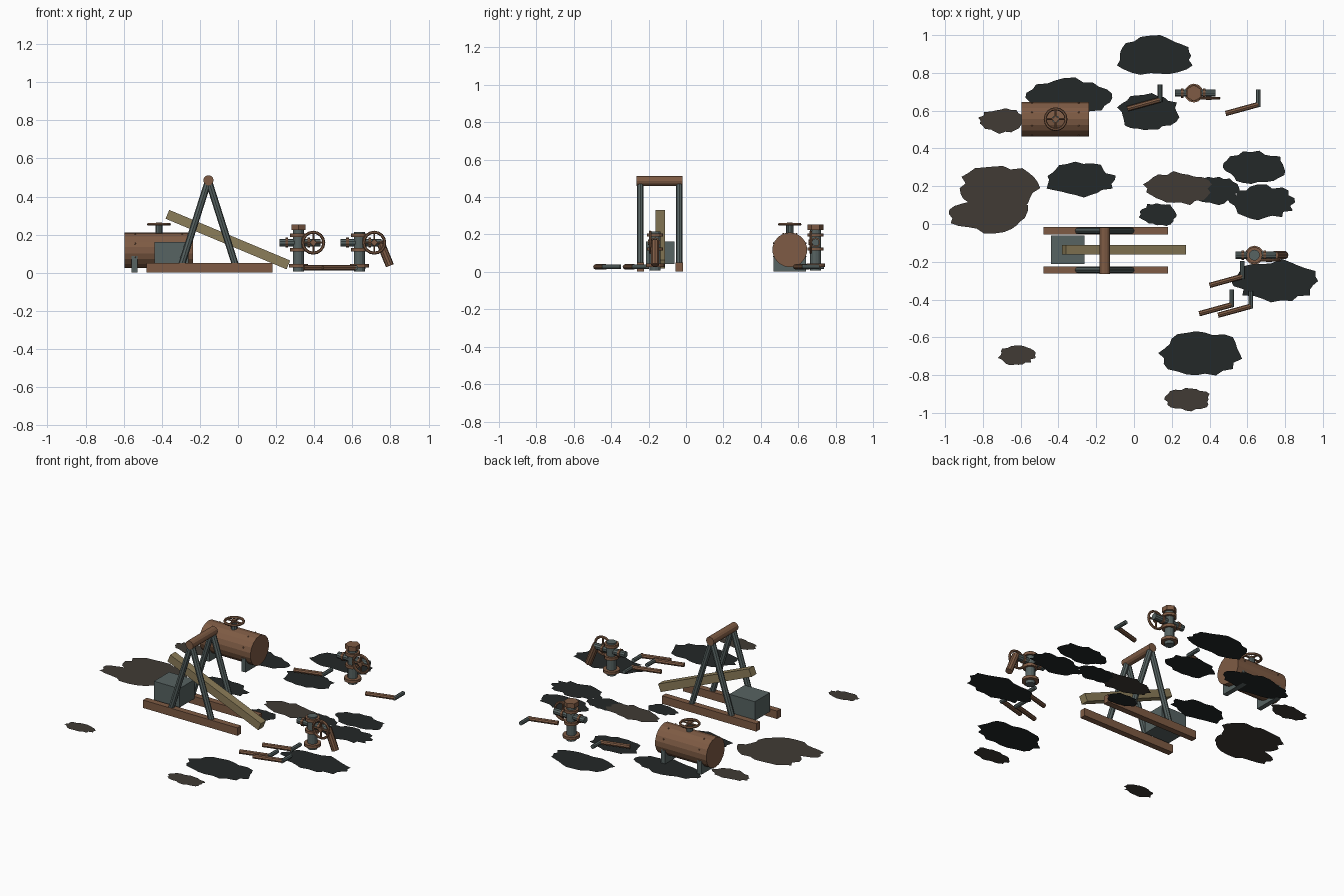
import bpy, bmesh, math, random
from mathutils import Vector, Matrix

if "Cube" in bpy.data.objects:
    bpy.data.objects.remove(bpy.data.objects["Cube"])

random.seed(4)


def mat(name, r, g, b):
    m = bpy.data.materials.new(name)
    m.diffuse_color = (r, g, b, 1)
    m.use_nodes = True
    m.node_tree.nodes["Principled BSDF"].inputs["Base Color"].default_value = m.diffuse_color
    return m


RUST = mat("rust", 0.21, 0.105, 0.058)
STEEL = mat("steel", 0.095, 0.125, 0.122)
WOOD = mat("wood", 0.26, 0.205, 0.10)
OIL = mat("oil", 0.017, 0.021, 0.021)
MUD = mat("mud", 0.052, 0.044, 0.035)


def finish(name, bm, material):
    bmesh.ops.recalc_face_normals(bm, faces=bm.faces)
    me = bpy.data.meshes.new(name)
    bm.to_mesh(me)
    bm.free()
    me.materials.append(material)
    ob = bpy.data.objects.new(name, me)
    bpy.context.collection.objects.link(ob)
    return ob


def box(name, c, size, material, tilt=0):
    bm = bmesh.new()
    bmesh.ops.create_cube(bm, size=1, matrix=Matrix.Diagonal((*size, 1)))
    bmesh.ops.transform(bm, matrix=Matrix.Translation(c) @ Matrix.Rotation(tilt, 4, 'Y'), verts=bm.verts)
    return finish(name, bm, material)


def add_rod(bm, a, b, r, n):
    a, b = Vector(a), Vector(b)
    d = b - a
    m = Matrix.Translation((a + b) / 2) @ d.to_track_quat('Z', 'Y').to_matrix().to_4x4()
    bmesh.ops.create_cone(bm, cap_ends=True, segments=n, radius1=r, radius2=r, depth=d.length, matrix=m)


def rod(name, a, b, r, material, n=10):
    bm = bmesh.new()
    add_rod(bm, a, b, r, n)
    return finish(name, bm, material)


def hand_wheel(name, c, axis, R=0.055, r=0.008):
    """Torus rim with four spokes and a hub."""
    bm = bmesh.new()
    N, M = 16, 6
    rings = []
    for i in range(N):
        t = 2 * math.pi * i / N
        rings.append([bm.verts.new(((R + r * math.cos(p)) * math.cos(t),
                                    (R + r * math.cos(p)) * math.sin(t), r * math.sin(p)))
                      for p in (2 * math.pi * j / M for j in range(M))])
    for i in range(N):
        for j in range(M):
            a, b = rings[i], rings[(i + 1) % N]
            bm.faces.new((a[j], b[j], b[(j + 1) % M], a[(j + 1) % M]))
    add_rod(bm, (-R, 0, 0), (R, 0, 0), 0.006, 6)
    add_rod(bm, (0, -R, 0), (0, R, 0), 0.006, 6)
    add_rod(bm, (0, 0, -0.01), (0, 0, 0.01), 0.015, 8)
    q = Vector(axis).to_track_quat('Z', 'Y').to_matrix().to_4x4()
    bmesh.ops.transform(bm, matrix=Matrix.Translation(c) @ q, verts=bm.verts)
    return finish(name, bm, RUST)


def puddle(name, x, y, hx, hy, z, material):
    """Flat ragged stain, fitted to its half widths."""
    n = 26
    pts = []
    for i in range(n):
        a = 2 * math.pi * i / n
        k = random.uniform(0.78, 1.0)
        pts.append((k * math.cos(a), k * math.sin(a)))

    def fit(v, c, h):
        lo, hi = min(v), max(v)
        return [c + h * (2 * (t - lo) / (hi - lo) - 1) for t in v]
    xs = fit([p[0] for p in pts], x, hx)
    ys = fit([p[1] for p in pts], y, hy)
    bm = bmesh.new()
    mid = bm.verts.new((x, y, z))
    vs = [bm.verts.new((u, v, z)) for u, v in zip(xs, ys)]
    for i in range(n):
        bm.faces.new((mid, vs[i], vs[(i + 1) % n]))
    return finish(name, bm, material)


# Oil puddles and mud stains
oil = [(0.11, 0.895, 0.2, 0.105), (-0.345, 0.67, 0.23, 0.105), (0.075, 0.595, 0.165, 0.098),
       (-0.28, 0.235, 0.183, 0.095), (0.125, 0.05, 0.1, 0.06), (0.635, 0.3, 0.165, 0.088),
       (0.675, 0.115, 0.178, 0.095), (0.44, 0.175, 0.12, 0.075), (0.745, -0.3, 0.23, 0.115),
       (0.35, -0.685, 0.222, 0.117)]
mud = [(-0.695, 0.545, 0.13, 0.068), (-0.71, 0.185, 0.213, 0.122), (-0.77, 0.05, 0.21, 0.1),
       (0.23, 0.19, 0.183, 0.09), (-0.62, -0.695, 0.1, 0.053), (0.28, -0.93, 0.12, 0.062)]
for i, p in enumerate(oil):
    puddle(f"oil_puddle_{i}", *p, 0.001 + 0.0003 * i, OIL)
for i, p in enumerate(mud):
    puddle(f"mud_stain_{i}", *p, 0.005 + 0.0003 * i, MUD)

# Collapsed pump: skids, A-frames, top axle, fallen beam, counterweight
AX, AZ, MY = -0.155, 0.485, -0.14
for s, side in ((-1, "front"), (1, "back")):
    y = MY + s * 0.104
    box(f"skid_{side}", (-0.15, y, 0.026), (0.66, 0.038, 0.05), RUST)
    for d in (-1, 1):
        rod(f"frame_leg_{side}_{d}", (AX + d * 0.14, y, 0.045), (AX, y, AZ), 0.018, STEEL, 8)
rod("top_axle", (AX, -0.265, AZ), (AX, -0.018, AZ), 0.027, RUST, 12)
box("fallen_beam", (-0.053, -0.137, 0.174), (0.688, 0.05, 0.05), WOOD, math.radians(22.7))
box("counterweight", (-0.35, -0.137, 0.102), (0.178, 0.152, 0.12), STEEL)

# Storage tank on saddles, with rivets and a top valve
TY, TZ, TR = 0.555, 0.118, 0.093
rod("tank", (-0.595, TY, TZ), (-0.237, TY, TZ), TR, RUST, 18)
for x in (-0.543, -0.289):
    box("tank_saddle", (x, TY, 0.044), (0.03, 0.175, 0.086), STEEL)
bm = bmesh.new()
for x in (-0.54, -0.292):
    for i in range(8):
        a = math.pi * (i + 0.5) / 4
        bmesh.ops.create_icosphere(bm, subdivisions=1, radius=0.005, matrix=Matrix.Translation(
            (x, TY + TR * math.cos(a), TZ + TR * math.sin(a))))
finish("tank_rivets", bm, RUST)
rod("tank_valve_stem", (-0.415, TY, 0.2), (-0.415, TY, 0.25), 0.02, STEEL)
hand_wheel("tank_hand_wheel", (-0.415, TY, 0.254), (0, 0, 1))


# Two standing wellhead valves
def wellhead(x, y, label):
    rod(f"{label}_riser", (x, y, 0.008), (x, y, 0.215), 0.029, STEEL, 12)
    for z, r in ((0.036, 0.05), (0.122, 0.043), (0.197, 0.043)):
        rod(f"{label}_flange", (x, y, z - 0.009), (x, y, z + 0.009), r, RUST, 12)
    rod(f"{label}_cross_pipe", (x - 0.1, y, 0.158), (x + 0.115, y, 0.158), 0.02, STEEL)
    for d in (-0.062, 0.055):
        rod(f"{label}_collar", (x + d - 0.007, y, 0.158), (x + d + 0.007, y, 0.158), 0.026, RUST)
    rod(f"{label}_wheel_stem", (x + 0.078, y, 0.158), (x + 0.078, y - 0.028, 0.158), 0.009, STEEL, 8)
    hand_wheel(f"{label}_hand_wheel", (x + 0.078, y - 0.027, 0.158), (0, 1, 0))


wellhead(0.317, 0.693, "capped_valve")
rod("valve_neck", (0.317, 0.693, 0.21), (0.317, 0.693, 0.23), 0.029, STEEL, 12)
rod("valve_cap", (0.317, 0.693, 0.224), (0.317, 0.693, 0.253), 0.043, RUST, 6)
wellhead(0.637, -0.165, "open_valve")
rod("drooping_spout", (0.745, -0.165, 0.165), (0.797, -0.165, 0.037), 0.022, RUST)

# Broken pipe pieces lying on the ground
for x, y in ((-0.035, 0.61), (0.485, 0.585), (0.4, -0.325), (0.345, -0.475), (0.445, -0.483)):
    z = 0.027
    rod("broken_pipe", (x, y, z), (x + 0.175, y + 0.048, z), 0.014, RUST, 8)
    rod("broken_pipe_elbow", (x + 0.173, y + 0.035, z), (x + 0.173, y + 0.128, z), 0.0125, STEEL, 8)
